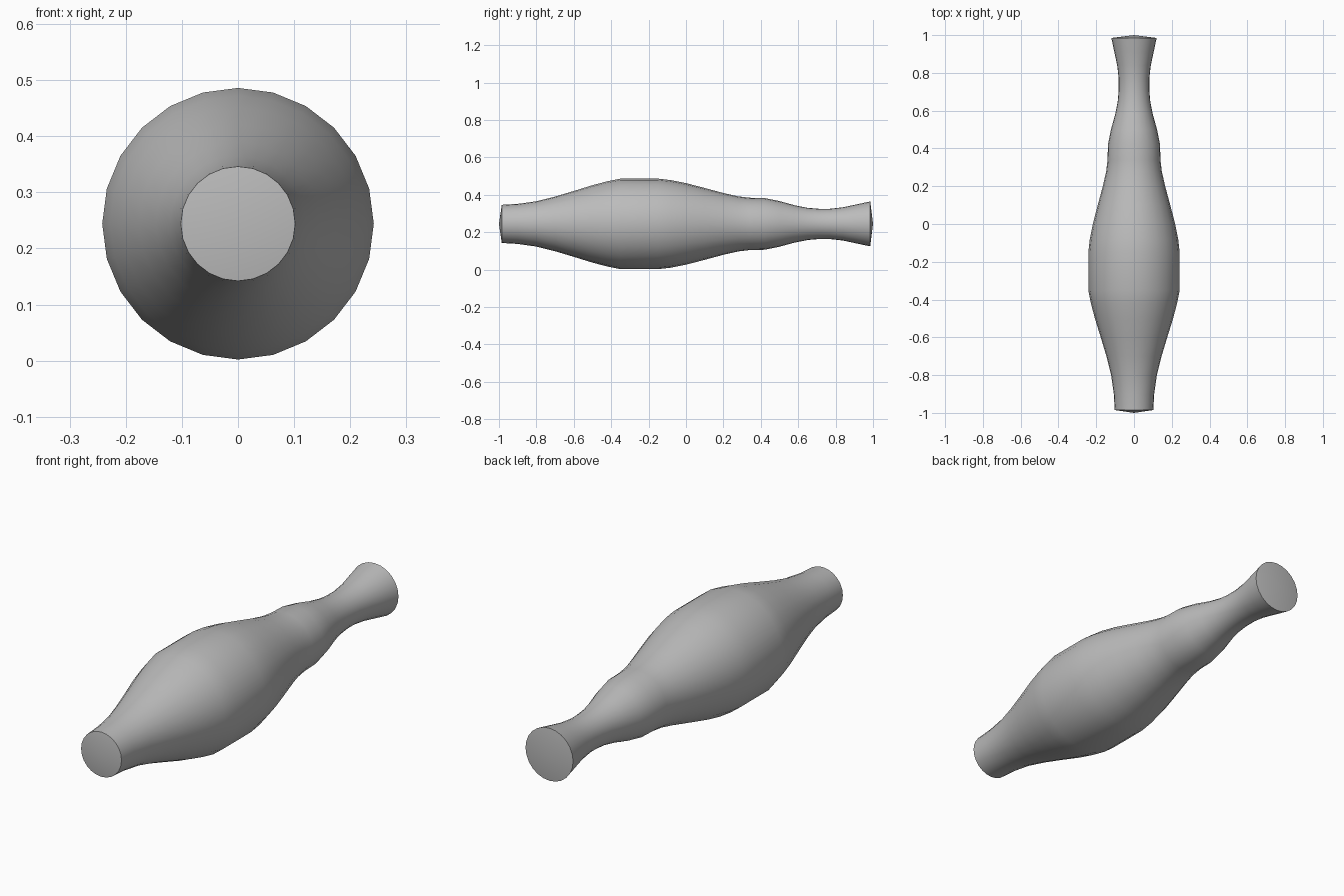
import bpy, bmesh, math
from mathutils import Vector

SIDES = 24
CENTRE_Z = 0.244

old = bpy.data.objects.get("Cube")
if old:
    bpy.data.objects.remove(old, do_unlink=True)

# Grey material
grey = bpy.data.materials.new("plain grey")
grey.use_nodes = True
colour = (0.5, 0.5, 0.5, 1)
grey.diffuse_color = colour
grey.node_tree.nodes["Principled BSDF"].inputs["Base Color"].default_value = colour

# Profile as (position along y, radius), from front end to back end
profile = [(-0.985, 0.102), (-0.9, 0.107), (-0.8, 0.121), (-0.7, 0.146),
           (-0.6, 0.176), (-0.5, 0.207), (-0.42, 0.228), (-0.35, 0.242),
           (-0.15, 0.242), (-0.08, 0.234), (0, 0.218), (0.1, 0.192),
           (0.2, 0.165), (0.28, 0.147), (0.34, 0.14), (0.42, 0.138),
           (0.5, 0.122), (0.58, 0.1), (0.65, 0.086), (0.71, 0.081),
           (0.77, 0.081), (0.84, 0.089), (0.91, 0.104), (0.985, 0.12)]

# Turned body with shallow cone caps
bm = bmesh.new()
rings = []
for y, r in profile:
    angles = [math.tau * i / SIDES for i in range(SIDES)]
    rings.append([bm.verts.new((r * math.sin(a), y, r * math.cos(a))) for a in angles])
for a, b in zip(rings, rings[1:]):
    for i in range(SIDES):
        j = (i + 1) % SIDES
        bm.faces.new((a[i], a[j], b[j], b[i]))
for ring, y in ((rings[0], -1), (rings[-1], 1)):
    tip = bm.verts.new(Vector((0, y, 0)))
    for i in range(SIDES):
        bm.faces.new((ring[i], ring[(i + 1) % SIDES], tip))
bmesh.ops.recalc_face_normals(bm, faces=bm.faces)

mesh = bpy.data.meshes.new("turned_body")
bm.to_mesh(mesh)
bm.free()
mesh.materials.append(grey)
body = bpy.data.objects.new("turned_body", mesh)
body.location.z = CENTRE_Z
bpy.context.collection.objects.link(body)

# Smooth sides with crisp rims
bpy.ops.object.select_all(action="DESELECT")
body.select_set(True)
bpy.context.view_layer.objects.active = body
bpy.ops.object.shade_smooth_by_angle(angle=math.radians(40))
